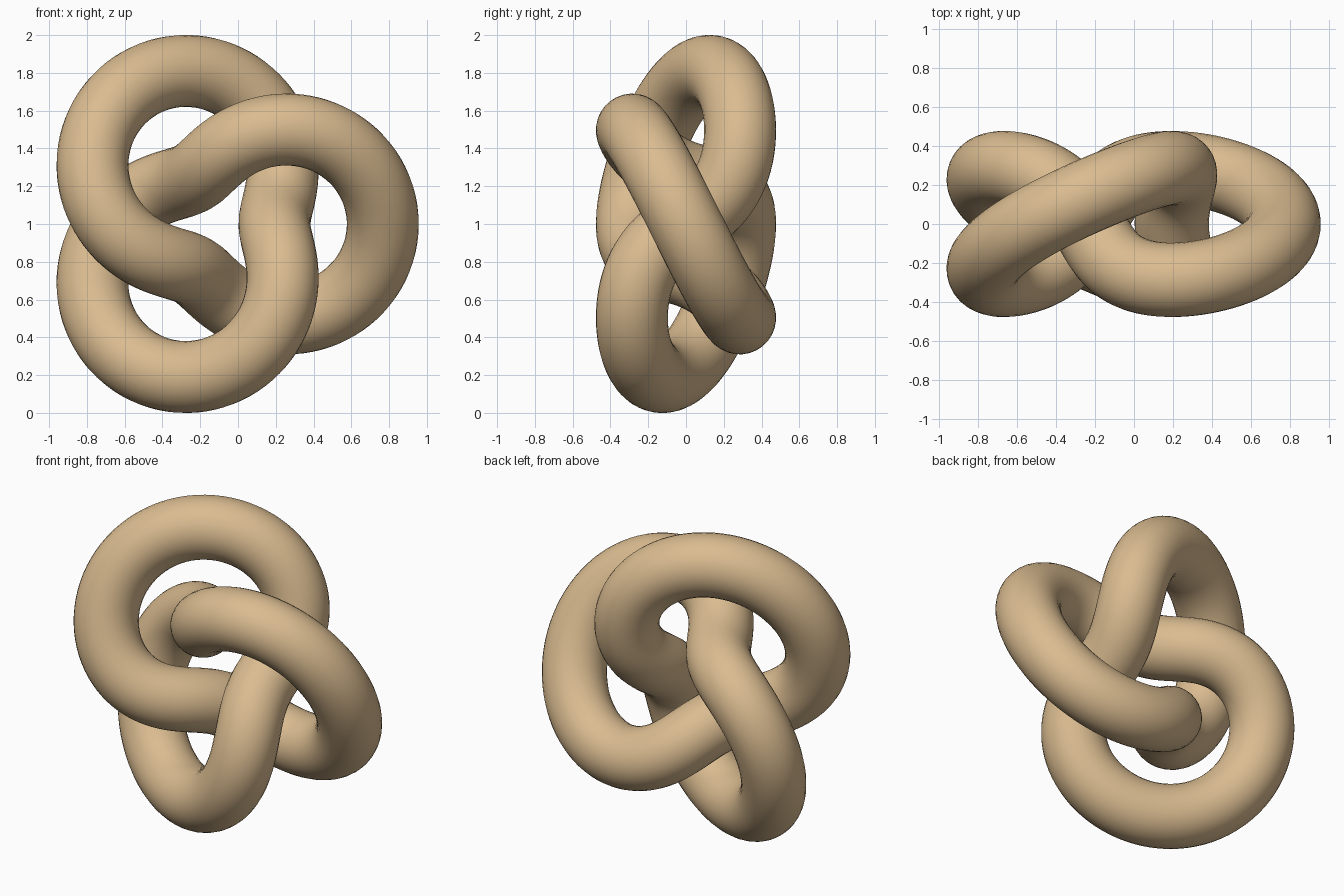
import bpy
from math import sin, cos, pi

if "Cube" in bpy.data.objects:
    bpy.data.objects.remove(bpy.data.objects["Cube"])

MAJOR, MINOR, TUBE = 0.573, 0.2865, 0.1905   # ring radius, winding radius, tube radius
CENTRE_X, CENTRE_Z = -0.093, 1.0
STEPS = 288

# centre line: trefoil wound twice round a ring that faces the front
curve = bpy.data.curves.new("trefoil_knot", 'CURVE')
curve.dimensions = '3D'
curve.twist_mode = 'MINIMUM'
curve.bevel_depth = TUBE
curve.bevel_resolution = 14
spline = curve.splines.new('POLY')
spline.points.add(STEPS - 1)
for i, p in enumerate(spline.points):
    a = 4 * pi * i / STEPS
    r = MAJOR + MINOR * cos(1.5 * a)
    p.co = (CENTRE_X + r * cos(a), -MINOR * sin(1.5 * a), CENTRE_Z + r * sin(a), 1)
spline.use_cyclic_u = True

# tube: turned into a smooth mesh
knot = bpy.data.objects.new("trefoil_knot", curve)
bpy.context.collection.objects.link(knot)
bpy.context.view_layer.objects.active = knot
knot.select_set(True)
bpy.ops.object.convert(target='MESH')
knot = bpy.context.object
knot.name = "trefoil_knot"
bpy.ops.object.shade_smooth()

# tan finish
mat = bpy.data.materials.new("tan")
mat.diffuse_color = (0.70, 0.50, 0.28, 1)
mat.use_nodes = True
mat.node_tree.nodes["Principled BSDF"].inputs["Base Color"].default_value = mat.diffuse_color
knot.data.materials.clear()
knot.data.materials.append(mat)
